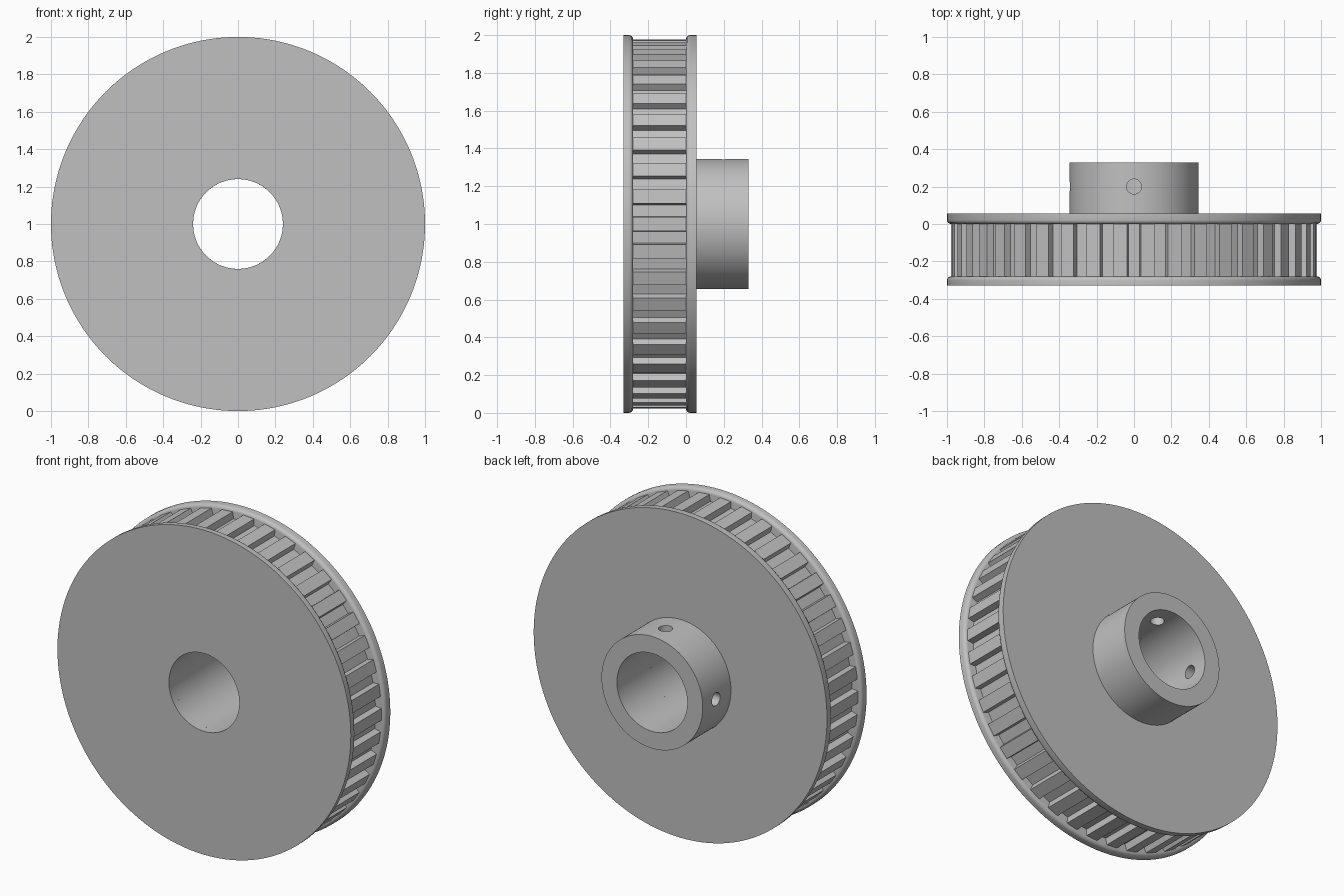
import bpy, bmesh
from math import pi, sin, cos, radians
from mathutils import Matrix

cube = bpy.data.objects.get("Cube")
if cube:
    bpy.data.objects.remove(cube, do_unlink=True)

TEETH, SEG, BORE = 42, 168, 0.24

metal = bpy.data.materials.new("grey metal")
metal.use_nodes = True
colour = (0.53, 0.53, 0.53, 1)
metal.diffuse_color = colour
metal.node_tree.nodes["Principled BSDF"].inputs["Base Color"].default_value = colour


def finish(name, bm):
    """Turn a bmesh built around the y axis into an object at axle height."""
    bmesh.ops.recalc_face_normals(bm, faces=bm.faces)
    mesh = bpy.data.meshes.new(name)
    bm.to_mesh(mesh)
    bm.free()
    mesh.materials.append(metal)
    obj = bpy.data.objects.new(name, mesh)
    obj.location.z = 1
    bpy.context.collection.objects.link(obj)
    return obj


def activate(obj):
    bpy.ops.object.select_all(action="DESELECT")
    obj.select_set(True)
    bpy.context.view_layer.objects.active = obj


def smooth(obj):
    activate(obj)
    bpy.ops.object.shade_smooth_by_angle(angle=radians(30))


def ring(name, sections):
    """Skin a closed ring from cross-sections of (angle, [(radius, y), ...])."""
    bm = bmesh.new()
    loops = [[bm.verts.new((r * cos(a), y, r * sin(a))) for r, y in prof]
             for a, prof in sections]
    for i, here in enumerate(loops):
        after = loops[(i + 1) % len(loops)]
        for j in range(len(here)):
            k = (j + 1) % len(here)
            bm.faces.new((here[j], here[k], after[k], after[j]))
    return finish(name, bm)


def lathe(name, prof):
    return ring(name, [(2 * pi * i / SEG, prof) for i in range(SEG)])


# Flanges: flat outside, rounded rim on the side facing the teeth
def flange(name, outer, inner):
    d = 1 if inner > outer else -1
    rad = 0.022
    arc = [(1 - rad + rad * cos(t), inner - d * rad + d * rad * sin(t))
           for t in (pi / 8 * i for i in range(5))]
    smooth(lathe(name, [(BORE, outer), (1, outer)] + arc + [(BORE, inner)]))


flange("front_flange", -0.33, -0.28)
flange("back_flange", 0.055, 0.0)

# Toothed rim between the flanges
pitch = 2 * pi / TEETH
tip, root = 0.978, 0.938
sections = []
for i in range(TEETH):
    for offset, r in ((-0.29, root), (-0.25, tip), (0.25, tip), (0.29, root)):
        sections.append(((i + offset) * pitch,
                         [(BORE, -0.28), (r, -0.28), (r, 0), (BORE, 0)]))
smooth(ring("toothed_rim", sections))

# Hub with two set screw holes, one at the top and one on the right
hub = lathe("hub", [(BORE, 0.055), (0.345, 0.055), (0.345, 0.33), (BORE, 0.33)])
for axis, place in (("Z", (0, 0.2, 0.3)), ("X", (-0.3, 0.2, 0))):
    bm = bmesh.new()
    turn = Matrix.Rotation(pi / 2, 4, "Y") if axis == "X" else Matrix()
    bmesh.ops.create_cone(bm, cap_ends=True, segments=32, radius1=0.04,
                          radius2=0.04, depth=0.3,
                          matrix=Matrix.Translation(place) @ turn)
    cutter = finish("screw_hole_cutter", bm)
    cutter.hide_render = True
    activate(hub)
    mod = hub.modifiers.new("screw_hole", "BOOLEAN")
    mod.operation, mod.solver, mod.object = "DIFFERENCE", "EXACT", cutter
    bpy.ops.object.modifier_apply(modifier=mod.name)
    bpy.data.objects.remove(cutter, do_unlink=True)
smooth(hub)
